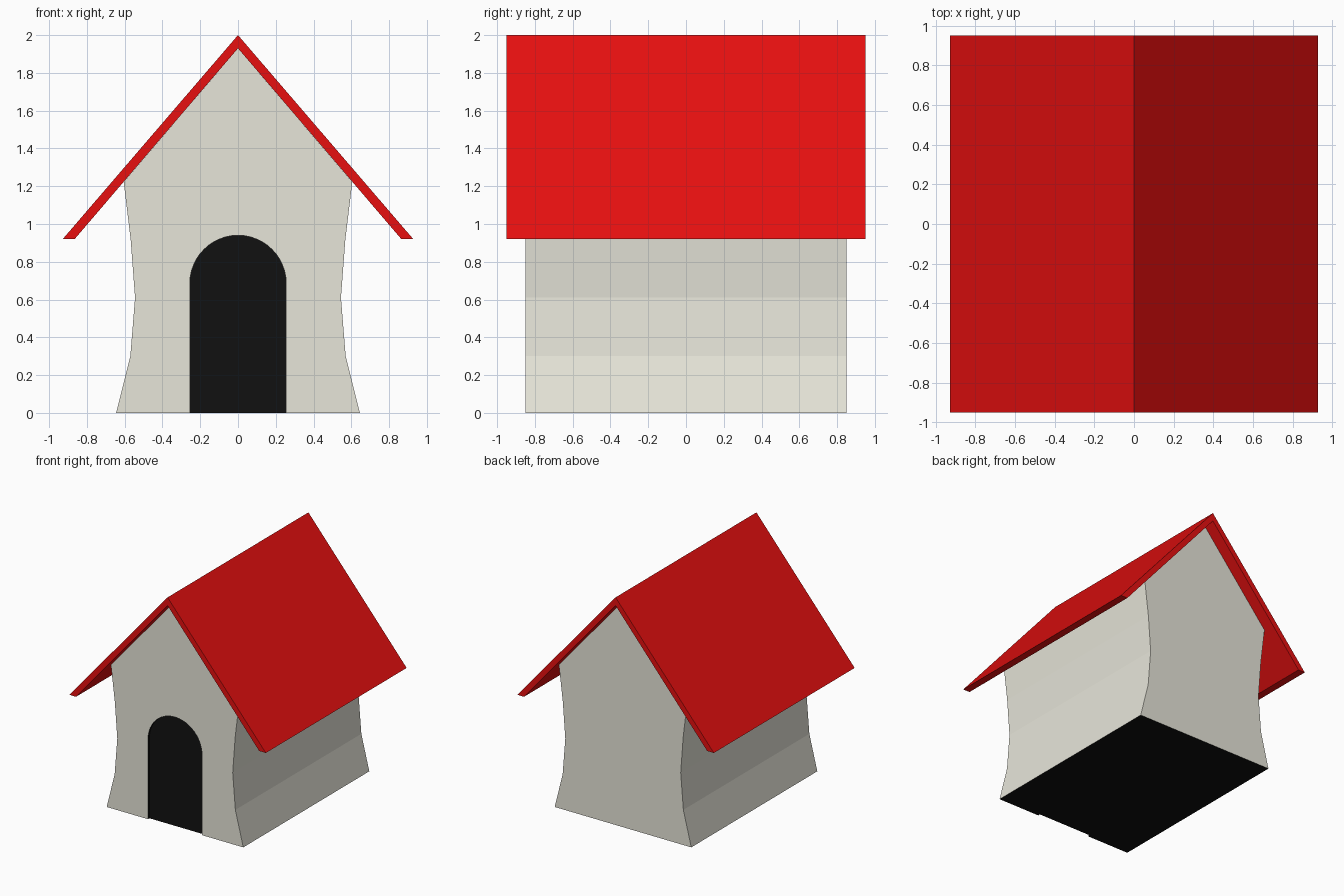
import bpy, bmesh, math

if "Cube" in bpy.data.objects:
    bpy.data.objects.remove(bpy.data.objects["Cube"])


def material(name, rgb):
    m = bpy.data.materials.new(name)
    m.diffuse_color = (*rgb, 1)
    m.use_nodes = True
    m.node_tree.nodes["Principled BSDF"].inputs["Base Color"].default_value = m.diffuse_color
    return m


wall = material("warm grey wall", (0.8, 0.79, 0.7))
red = material("red roof", (0.8, 0.005, 0.005))
black = material("black opening", (0.0055, 0.0055, 0.0055))


def prism(name, outline, y0, y1, mats):
    """Extrude an x-z outline along y."""
    bm = bmesh.new()
    face = bm.faces.new([bm.verts.new((x, y0, z)) for x, z in outline])
    ext = bmesh.ops.extrude_face_region(bm, geom=[face], use_keep_orig=True)
    moved = [v for v in ext["geom"] if isinstance(v, bmesh.types.BMVert)]
    bmesh.ops.translate(bm, verts=moved, vec=(0, y1 - y0, 0))
    bmesh.ops.recalc_face_normals(bm, faces=bm.faces)
    me = bpy.data.meshes.new(name)
    bm.to_mesh(me)
    bm.free()
    ob = bpy.data.objects.new(name, me)
    bpy.context.collection.objects.link(ob)
    for m in mats:
        me.materials.append(m)
    return ob


def mirrored(half):
    """Complete a right-hand outline with its left-hand mirror image."""
    return half + [(-x, z) for x, z in reversed(half) if x > 0]


# House body: waisted side walls and a gable, dark underside
side = [(0.645, 0), (0.57, 0.30), (0.545, 0.61), (0.568, 0.915), (0.605, 1.223)]
body = prism("house_body", mirrored(side + [(0, 1.93)]), -0.85, 0.85, [wall, black])
for p in body.data.polygons:
    p.material_index = 1 if p.normal.z < -0.9 else 0

# Doorway: shallow dark arched recess cut into the front wall
r, spring = 0.255, 0.685
arch = [(r * math.cos(math.pi * i / 24), spring + r * math.sin(math.pi * i / 24))
        for i in range(25)]
cutter = prism("doorway_cutter", [(r, -0.1)] + arch + [(-r, -0.1)], -1.0, -0.83, [wall, black])
for p in cutter.data.polygons:
    p.material_index = 1
cutter.hide_render = True

cut = body.modifiers.new("doorway", 'BOOLEAN')
cut.operation = 'DIFFERENCE'
cut.solver = 'EXACT'
cut.object = cutter
bpy.context.view_layer.objects.active = body
bpy.ops.object.modifier_apply(modifier=cut.name)
bpy.data.objects.remove(cutter)

# Roof: two sloping slabs with level eaves, overhanging all round
right_half = [(0.928, 0.92), (0, 2.0)]
under = [(0, 1.93), (0.865, 0.92)]
left = [(-0.928, 0.92), (-0.865, 0.92)]
prism("roof", right_half + left + under, -0.95, 0.95, [red])
